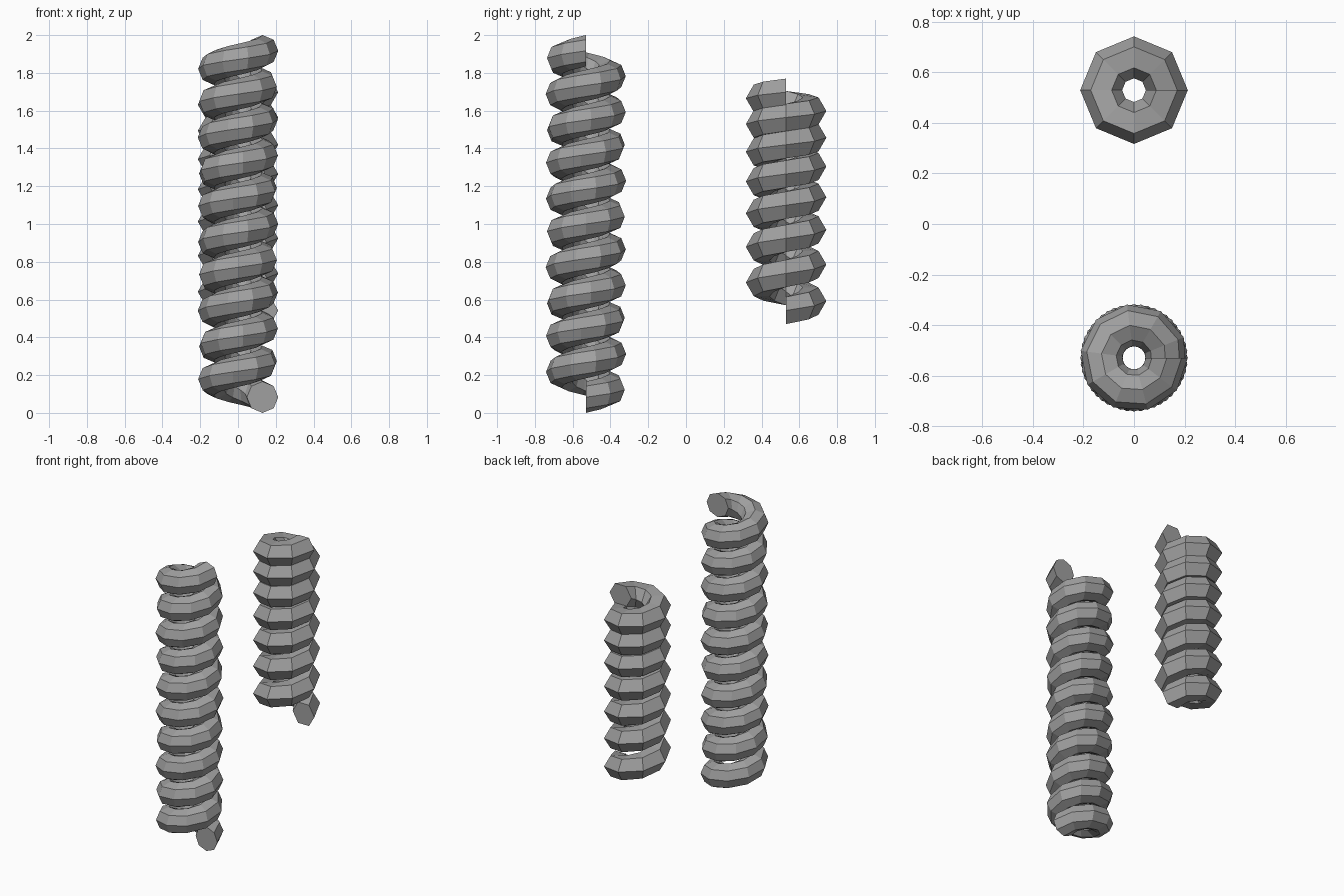
import bpy, bmesh, math

if "Cube" in bpy.data.objects:
    bpy.data.objects.remove(bpy.data.objects["Cube"])

grey = bpy.data.materials.new("steel grey")
grey.diffuse_color = (0.35, 0.35, 0.35, 1)
grey.use_nodes = True
grey.node_tree.nodes["Principled BSDF"].inputs["Base Color"].default_value = grey.diffuse_color


def coil(name, y, z0, z1, turns, segments, sides, squeeze, ring=0.13, wire=0.083):
    """Sweep a polygonal wire section along a helix; squeeze tightens the upper turns."""
    bm = bmesh.new()
    loops = []
    for i in range(segments + 1):
        t = i / segments
        a = 2 * math.pi * turns * t
        z = z0 + (z1 - z0) * (t + squeeze * t * (1 - t))
        loop = []
        for k in range(sides):
            b = 2 * math.pi * k / sides
            r = ring + wire * math.cos(b)
            loop.append(bm.verts.new((r * math.cos(a), y + r * math.sin(a), z + wire * math.sin(b))))
        loops.append(loop)
    for p, q in zip(loops, loops[1:]):
        for k in range(sides):
            n = (k + 1) % sides
            bm.faces.new((p[k], q[k], q[n], p[n]))
    # end caps
    bm.faces.new(loops[0])
    bm.faces.new(loops[-1][::-1])
    bmesh.ops.recalc_face_normals(bm, faces=bm.faces)
    mesh = bpy.data.meshes.new(name)
    bm.to_mesh(mesh)
    bm.free()
    mesh.materials.append(grey)
    obj = bpy.data.objects.new(name, mesh)
    bpy.context.collection.objects.link(obj)
    return obj


# tall even spring at the front, shorter tightening spring at the back
coil("long_spring", -0.53, 0.083, 1.917, 10, 96, 8, 0.0)
coil("short_spring", 0.53, 0.542, 1.698, 7, 56, 6, 0.22)
